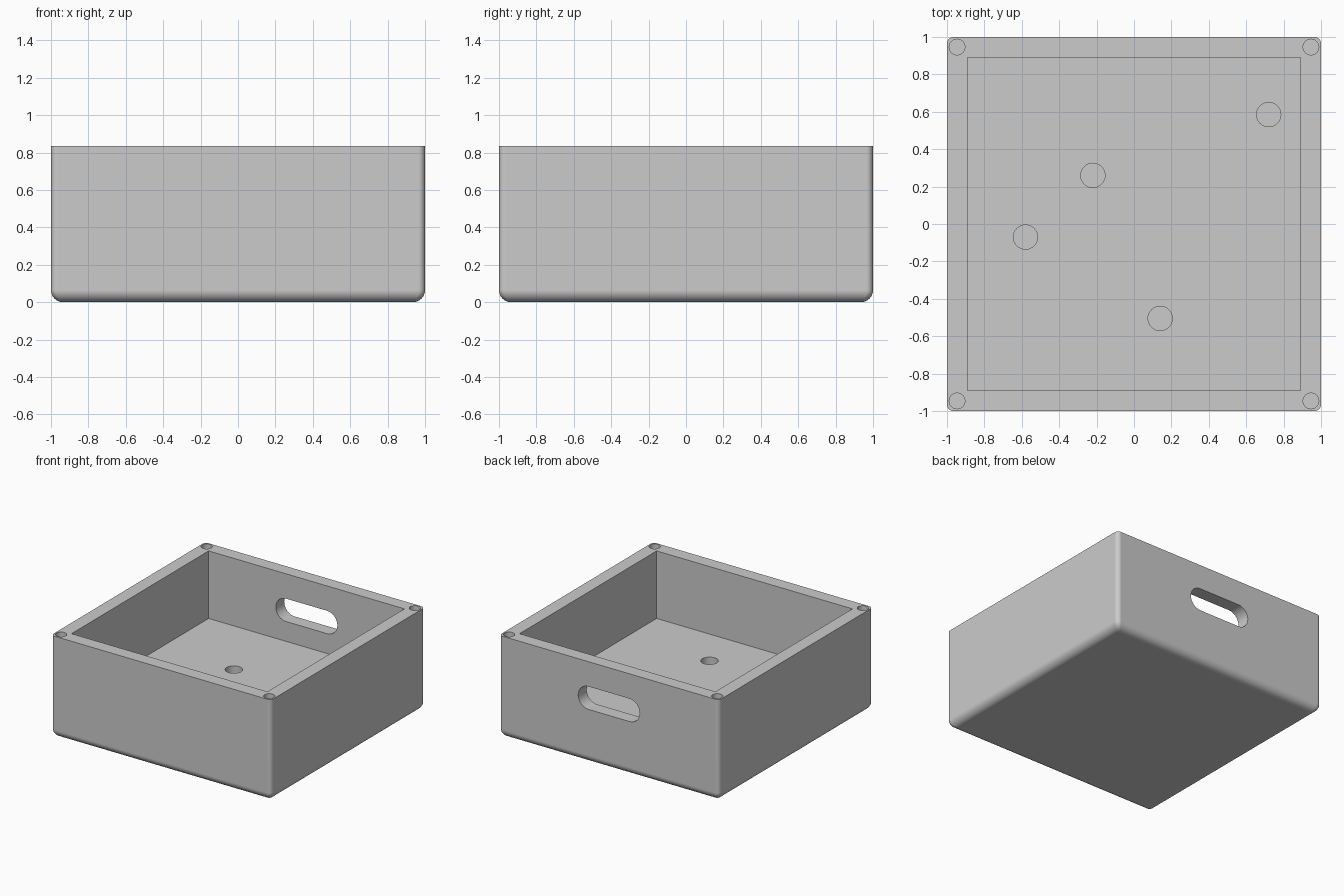
import bpy, bmesh, math

if "Cube" in bpy.data.objects:
    bpy.data.objects.remove(bpy.data.objects["Cube"])

HALF, HEIGHT = 1.0, 0.835
INNER, FLOOR = 0.89, 0.28
CORNER_R, BOTTOM_R = 0.035, 0.065


def loft(name, rings):
    """Closed solid through a list of equal-length point rings."""
    bm = bmesh.new()
    loops = [[bm.verts.new(p) for p in ring] for ring in rings]
    n = len(loops[0])
    for a, b in zip(loops, loops[1:]):
        for i in range(n):
            j = (i + 1) % n
            bm.faces.new((a[i], a[j], b[j], b[i]))
    bm.faces.new(list(reversed(loops[0])))
    bm.faces.new(loops[-1])
    bmesh.ops.recalc_face_normals(bm, faces=bm.faces)
    mesh = bpy.data.meshes.new(name)
    bm.to_mesh(mesh)
    bm.free()
    ob = bpy.data.objects.new(name, mesh)
    bpy.context.collection.objects.link(ob)
    return ob


def rounded_square(half, r, z, steps=6):
    pts = []
    for q, (sx, sy) in enumerate(((1, 1), (-1, 1), (-1, -1), (1, -1))):
        for k in range(steps + 1):
            a = math.pi / 2 * (q + k / steps)
            pts.append((sx * (half - r) + r * math.cos(a),
                        sy * (half - r) + r * math.sin(a), z))
    return pts


def circle(x, y, r, z, n=32):
    return [(x + r * math.cos(2 * math.pi * i / n),
             y + r * math.sin(2 * math.pi * i / n), z) for i in range(n)]


def slot(half_len, r, zc, y, n=16):
    pts = []
    for side in (0, 1):
        cx = (half_len - r) * (1 - 2 * side)
        for i in range(n + 1):
            a = -math.pi / 2 + math.pi * (side + i / n)
            pts.append((cx + r * math.cos(a), y, zc + r * math.sin(a)))
    return pts


# Outer body: rounded bottom rim and upright corners
rings = []
for k in range(9):
    a = math.pi / 2 * k / 8
    inset = BOTTOM_R * (1 - math.sin(a))
    radius = 0.008 + (CORNER_R - 0.008) * math.sin(a)
    rings.append(rounded_square(HALF - inset, radius, BOTTOM_R * (1 - math.cos(a))))
rings.append(rounded_square(HALF, CORNER_R, HEIGHT))
box = loft("box", rings)

# Cutters: cavity, handle slot in the back, rim holes, floor holes
square = ((-INNER, -INNER), (INNER, -INNER), (INNER, INNER), (-INNER, INNER))
cutters = [
    loft("cavity_cutter", [[(x, y, z) for x, y in square] for z in (FLOOR, 1.0)]),
    loft("handle_cutter", [slot(0.28, 0.094, 0.537, y) for y in (0.8, 1.1)]),
]
for sx in (-1, 1):
    for sy in (-1, 1):
        cutters.append(loft("rim_hole_cutter", [
            circle(sx * 0.946, sy * 0.946, 0.042, z) for z in (HEIGHT - 0.11, 1.0)]))
for x, y in ((0.72, 0.585), (-0.22, 0.26), (-0.58, -0.07), (0.14, -0.505)):
    cutters.append(loft("floor_hole_cutter", [
        circle(x, y, 0.065, z) for z in (FLOOR - 0.15, FLOOR + 0.1)]))

bpy.context.view_layer.objects.active = box
box.select_set(True)
for c in cutters:
    c.select_set(False)
    mod = box.modifiers.new("cut", 'BOOLEAN')
    mod.operation, mod.solver, mod.object = 'DIFFERENCE', 'EXACT', c
    bpy.ops.object.modifier_apply(modifier=mod.name)
    bpy.data.objects.remove(c, do_unlink=True)

# Plain grey finish with crisp cut edges
grey = bpy.data.materials.new("grey")
grey.diffuse_color = (0.6, 0.6, 0.6, 1)
grey.use_nodes = True
grey.node_tree.nodes["Principled BSDF"].inputs["Base Color"].default_value = grey.diffuse_color
box.data.materials.clear()
box.data.materials.append(grey)
bpy.ops.object.shade_smooth_by_angle(angle=math.radians(35))
weighted = box.modifiers.new("flat_panels", 'WEIGHTED_NORMAL')
weighted.keep_sharp = True
